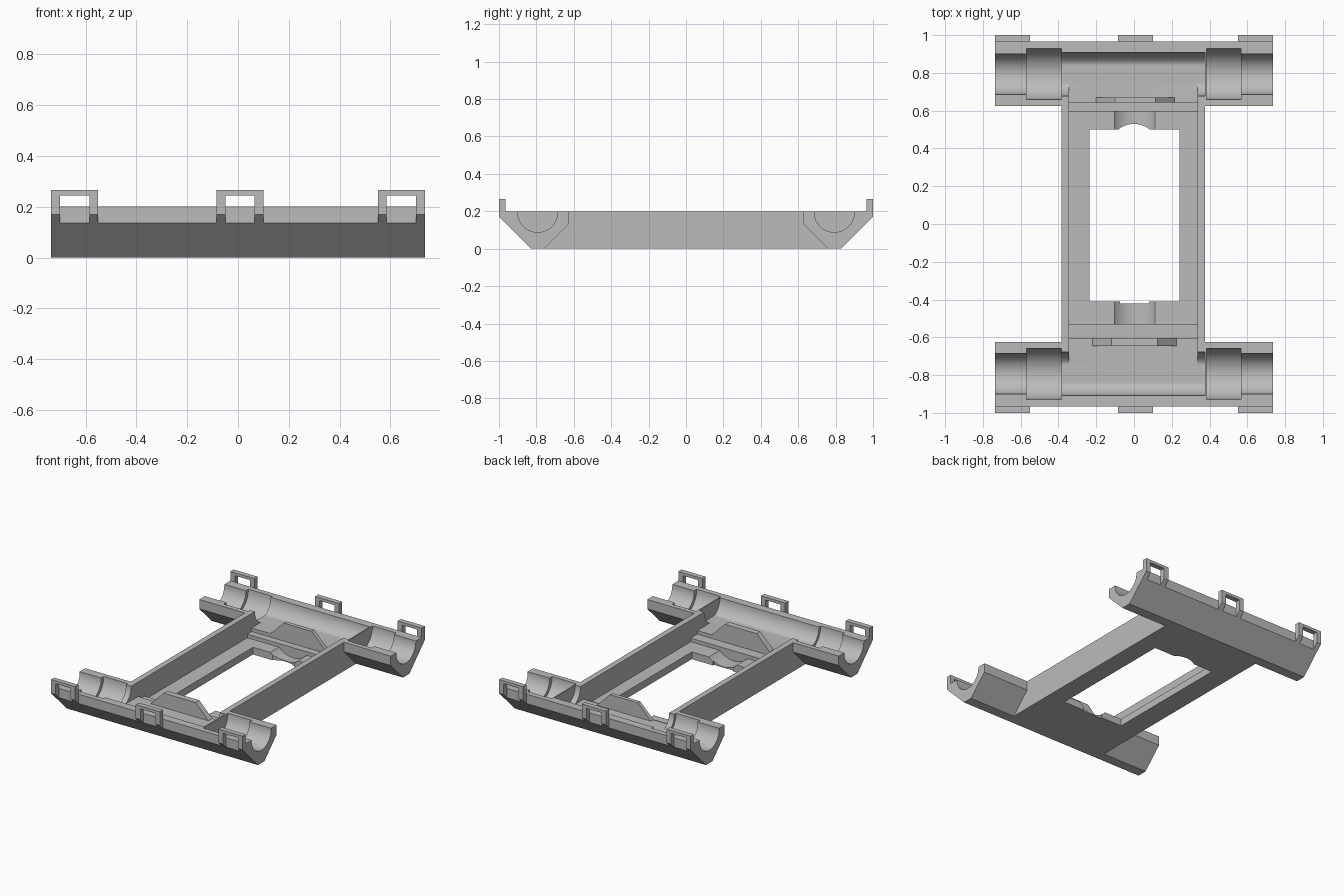
import bpy, bmesh, math
from mathutils import Vector

old = bpy.data.objects.get("Cube")
if old:
    bpy.data.objects.remove(old, do_unlink=True)

grey = bpy.data.materials.new("plain grey")
grey.use_nodes = True
grey.diffuse_color = (0.5, 0.5, 0.5, 1)
grey.node_tree.nodes["Principled BSDF"].inputs["Base Color"].default_value = (0.5, 0.5, 0.5, 1)


def prism(name, profile, lo, hi, axis="x"):
    """Extrude a closed 2D profile along an axis; profile is the other two axes in order."""
    place = {"x": lambda a, b, t: Vector((t, a, b)),
             "y": lambda a, b, t: Vector((a, t, b))}[axis]
    bm = bmesh.new()
    ends = [[bm.verts.new(place(a, b, t)) for a, b in profile] for t in (lo, hi)]
    for ring in ends:
        bm.faces.new(ring)
    n = len(profile)
    for i in range(n):
        j = (i + 1) % n
        bm.faces.new((ends[0][i], ends[0][j], ends[1][j], ends[1][i]))
    bmesh.ops.recalc_face_normals(bm, faces=bm.faces)
    mesh = bpy.data.meshes.new(name)
    bm.to_mesh(mesh)
    bm.free()
    mesh.materials.append(grey)
    ob = bpy.data.objects.new(name, mesh)
    bpy.context.collection.objects.link(ob)
    return ob


def box(name, x0, x1, y0, y1, z0, z1):
    return prism(name, [(y0, z0), (y1, z0), (y1, z1), (y0, z1)], x0, x1)


def trough(centre, z, r, floor=-1, steps=28):
    """Half-round bore profile, open upwards, optionally flattened at a floor height."""
    arc = [math.pi * (1 + i / steps) for i in range(steps + 1)]
    pts = [(centre + r * math.cos(a), max(z + r * math.sin(a), floor)) for a in arc]
    return [(centre - r, 0.4)] + pts + [(centre + r, 0.4)]


def boolean(target, tool, operation="DIFFERENCE"):
    mod = target.modifiers.new("join", "BOOLEAN")
    mod.operation, mod.solver, mod.object = operation, "EXACT", tool
    bpy.context.view_layer.objects.active = target
    bpy.ops.object.modifier_apply(modifier=mod.name)
    bpy.data.objects.remove(tool, do_unlink=True)


LEFT, RIGHT = -0.385, 0.375      # outside of the side rails
IN_L, IN_R = -0.345, 0.335       # inside of the side rails
END, TOP, AXIS = 0.735, 0.2, 0.793

# Rails and two end channels as one solid
frame = box("frame", LEFT, RIGHT, -0.76, 0.76, 0, TOP)
for s in (-1, 1):
    outline = [(0.625, TOP), (0.625, 0.135), (0.76, 0), (0.83, 0), (0.965, 0.135), (0.965, TOP)]
    boolean(frame, prism("channel", [(s * y, z) for y, z in outline], -END, END), "UNION")

# Stepped interior between the rails
boolean(frame, box("upper_cut", IN_L, IN_R, -AXIS, AXIS, 0.1, 0.4))
boolean(frame, box("step_cut", IN_L, IN_R, -0.603, 0.643, 0.075, 0.4))
boolean(frame, box("floor_cut", IN_L, IN_R, -0.53, 0.595, 0.05, 0.4))
boolean(frame, box("opening", -0.235, 0.242, -0.41, 0.5, -0.1, 0.4))

# Bores: narrow ends, wide seats, flat-bottomed middle
for s in (-1, 1):
    c = s * AXIS
    boolean(frame, prism("middle_bore", trough(c, TOP, 0.115, 0.1), LEFT, RIGHT))
    for x0, x1 in ((-0.8, -0.5), (0.5, 0.8)):
        boolean(frame, prism("end_bore", trough(c, 0.195, 0.107), x0, x1))
    for x0, x1 in ((-0.57, LEFT), (RIGHT + 0.008, 0.567)):
        boolean(frame, prism("wide_bore", trough(c, TOP, 0.135), x0, x1))

# Cradle grooves and notches at the ends of the opening
for y0, y1 in ((0.4, 0.595), (-0.53, -0.3)):
    boolean(frame, prism("groove", trough(0.005, 0.155, 0.15), y0, y1, "y"))
ring = [(0.135 * math.cos(i * math.tau / 48), 0.395 + 0.135 * math.sin(i * math.tau / 48))
        for i in range(48)]
notch = prism("notch", ring, -0.1, 0.3)
for v in notch.data.vertices:    # stand the round cutter upright
    t, x, y = v.co
    v.co = (x, y, t)
boolean(frame, notch)
boolean(frame, box("front_notch", -0.075, 0.08, -0.42, -0.3, -0.1, 0.4))

# Chamfered locating plates
for name, x0, x1, y0, y1 in (("back_plate", -0.2, 0.215, 0.643, 0.67),
                             ("front_plate", -0.22, 0.225, -0.645, -0.603)):
    prism(name, [(x0, 0.1), (x1, 0.1), (x1 - 0.1, TOP), (x0 + 0.1, TOP)], y0, y1, "y")

# Latch loops along both outer edges
for s, side in ((-1, "front"), (1, "back")):
    leg = [(s * y, z) for y, z in ((0.965, 0.135), (1, 0.17), (1, 0.245), (0.965, 0.245))]
    bar = [(s * y, z) for y, z in ((0.965, 0.245), (1, 0.245), (1, 0.265), (0.965, 0.265))]
    for x0, place in ((-END, "right"), (-0.085, "middle"), (0.55, "left")):
        x1 = x0 + 0.185
        prism(f"{side}_{place}_latch_leg_a", leg, x0, x0 + 0.035)
        prism(f"{side}_{place}_latch_leg_b", leg, x1 - 0.035, x1)
        prism(f"{side}_{place}_latch_bar", bar, x0, x1)

# Smooth bores, sharp edges elsewhere
bpy.ops.object.select_all(action="DESELECT")
frame.select_set(True)
bpy.context.view_layer.objects.active = frame
bpy.ops.object.shade_smooth_by_angle(angle=math.radians(25))
